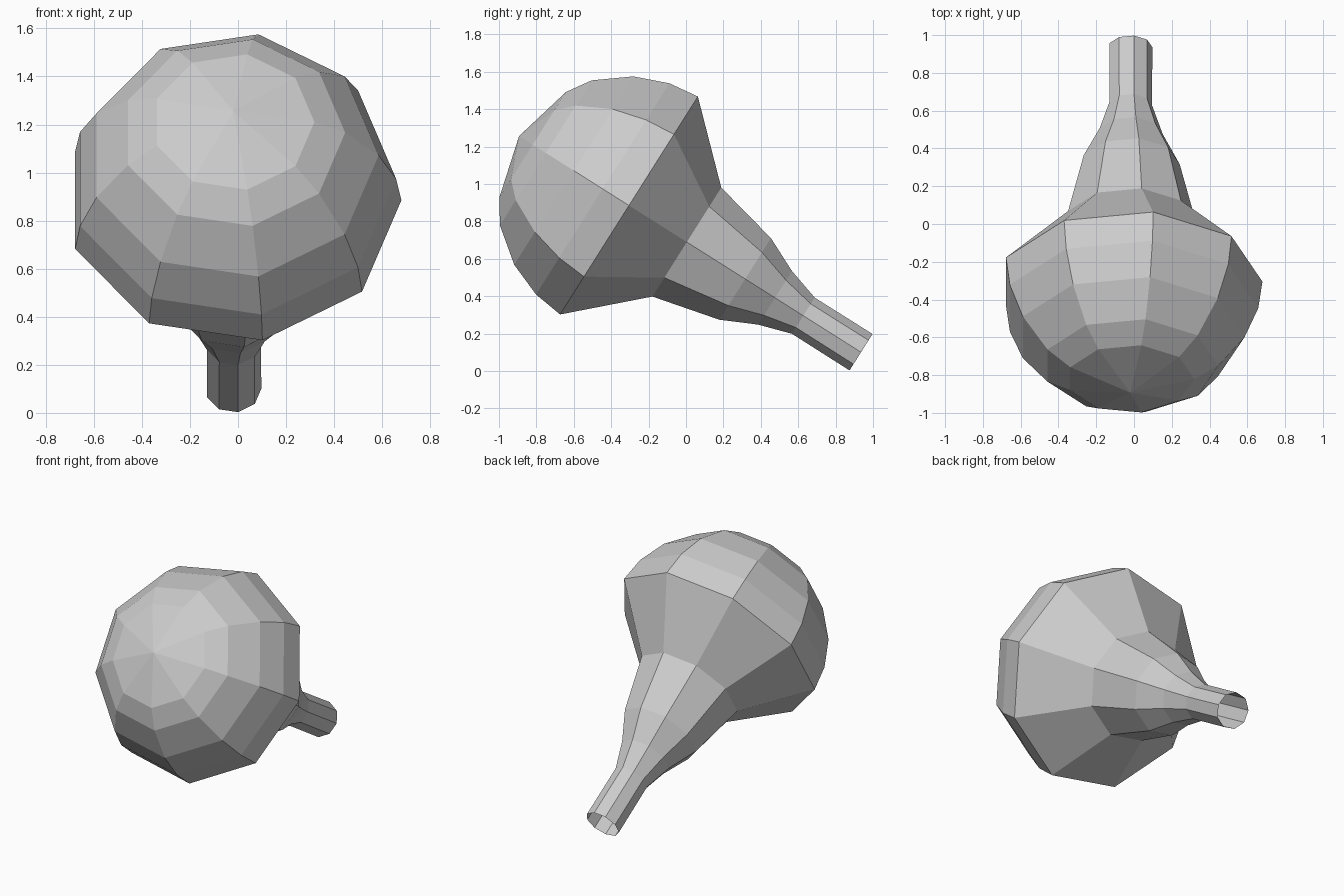
import bpy, bmesh
from math import cos, sin, radians
from mathutils import Vector

if "Cube" in bpy.data.objects:
    bpy.data.objects.remove(bpy.data.objects["Cube"])

SIDES = 9
TILT = radians(32.3)
CENTRE = Vector((-0.02, -0.305, 0.885))            # centre of the widest ring
AXIS = Vector((0, cos(TILT), -sin(TILT)))          # points down the neck
UP = Vector((0, sin(TILT), cos(TILT)))
SIDE = Vector((1, 0, 0))

# (distance along axis, radius): dome, shoulder, tapering neck
PROFILE = [(-0.609, 0.338), (-0.526, 0.466), (-0.349, 0.605), (-0.166, 0.678),
           (0.0, 0.70), (0.366, 0.35), (0.735, 0.262), (0.924, 0.172),
           (1.103, 0.116), (1.468, 0.117)]
DOME_TIP = -0.695

bm = bmesh.new()


def ring(dist, radius):
    verts = []
    for i in range(SIDES):
        a = radians(360 / SIDES) * i
        verts.append(bm.verts.new(CENTRE + AXIS * dist + radius * (SIDE * cos(a) + UP * sin(a))))
    return verts


rings = [ring(d, r) for d, r in PROFILE]

# walls between neighbouring rings; the neck end stays open
for lower, upper in zip(rings, rings[1:]):
    for i in range(SIDES):
        j = (i + 1) % SIDES
        bm.faces.new((lower[i], lower[j], upper[j], upper[i]))

# fan closing the dome
tip = bm.verts.new(CENTRE + AXIS * DOME_TIP)
for i in range(SIDES):
    bm.faces.new((tip, rings[0][(i + 1) % SIDES], rings[0][i]))

bmesh.ops.recalc_face_normals(bm, faces=bm.faces[:])
# an open shell: make sure the dome faces point outwards
bm.normal_update()
if tip.link_faces[0].normal.dot(AXIS) > 0:
    bmesh.ops.reverse_faces(bm, faces=bm.faces[:])

mesh = bpy.data.meshes.new("bulb_with_neck")
bm.to_mesh(mesh)
bm.free()
bulb = bpy.data.objects.new("bulb_with_neck", mesh)
bpy.context.collection.objects.link(bulb)
